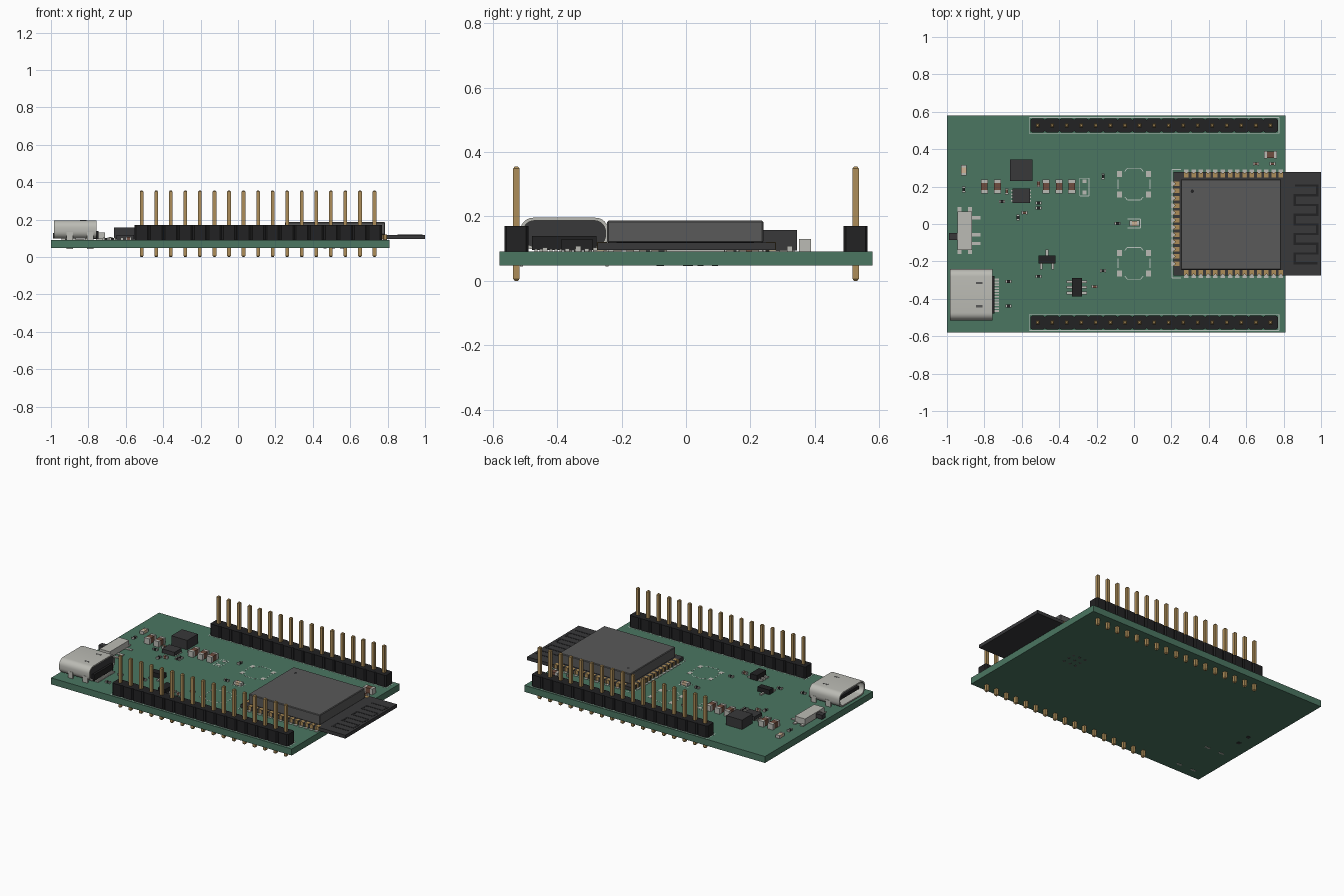
import bpy, bmesh, math
from mathutils import Matrix

if "Cube" in bpy.data.objects:
    bpy.data.objects.remove(bpy.data.objects["Cube"])

def mat(name, *c):
    m = bpy.data.materials.new(name)
    m.diffuse_color = (*c, 1)
    m.use_nodes = True
    m.node_tree.nodes["Principled BSDF"].inputs["Base Color"].default_value = m.diffuse_color
    return m

GREEN = mat("board_green", .07, .18, .12)
BLACK = mat("black_plastic", .016, .016, .017)
DARK = mat("dark_grey", .04, .04, .042)
STEEL = mat("shield_grey", .10, .10, .10)
GOLD = mat("gold", .42, .27, .10)
METAL = mat("light_metal", .50, .50, .46)
BROWN = mat("capacitor_brown", .16, .075, .05)
AMBER = mat("led_lens", .62, .45, .30)
SILK = mat("silk_white", .50, .56, .52)

T = .091   # board top height

def finish(name, bm, mats):
    bmesh.ops.recalc_face_normals(bm, faces=bm.faces)
    me = bpy.data.meshes.new(name)
    bm.to_mesh(me)
    bm.free()
    for m in mats:
        me.materials.append(m)
    ob = bpy.data.objects.new(name, me)
    bpy.context.collection.objects.link(ob)
    return ob

def add_box(bm, x0, x1, y0, y1, z0, z1, mi=0):
    M = Matrix.Translation(((x0+x1)/2, (y0+y1)/2, (z0+z1)/2)) @ Matrix.Diagonal((x1-x0, y1-y0, z1-z0, 1))
    vs = bmesh.ops.create_cube(bm, size=1, matrix=M)["verts"]
    for f in {f for v in vs for f in v.link_faces}:
        f.material_index = mi

def boxes(name, lst, *mats):
    bm = bmesh.new()
    for b in lst:
        add_box(bm, *b)
    return finish(name, bm, mats)

def add_prism(bm, pts, a, b, axis="z"):
    def co(p, h):
        return (p[0], p[1], h) if axis == "z" else (h, p[0], p[1])
    lo = [bm.verts.new(co(p, a)) for p in pts]
    hi = [bm.verts.new(co(p, b)) for p in pts]
    bm.faces.new(lo)
    bm.faces.new(hi)
    n = len(pts)
    for i in range(n):
        bm.faces.new((lo[i], lo[(i+1) % n], hi[(i+1) % n], hi[i]))

# circuit board
boxes("circuit_board", [(-1, .81, -.58, .58, .047, T)], GREEN)

# pin headers: notched strip plus square pins with tapered tips
P, X0, N = .0778, -.515, 17
for tag, y in (("front", -.527), ("back", .527)):
    side = []
    for i in range(N):
        c = X0 + i*P
        side += [(c-P/2, .030), (c-P/2+.009, .037), (c+P/2-.009, .037), (c+P/2, .030)]
    side = [p for i, p in enumerate(side) if i == 0 or abs(p[0]-side[i-1][0]) > 1e-5]
    bm = bmesh.new()
    add_prism(bm, [(x, y+d) for x, d in side] + [(x, y-d) for x, d in side[::-1]], T, .17)
    finish(tag + "_header_strip", bm, [BLACK])
    bm = bmesh.new()
    for i in range(N):
        rings = []
        for z, r in ((0, .005), (.006, .0098), (.349, .0098), (.355, .005)):
            rings.append([bm.verts.new((X0+i*P+sx*r, y+sy*r, z)) for sx, sy in ((-1, -1), (1, -1), (1, 1), (-1, 1))])
        bm.faces.new(rings[0])
        bm.faces.new(rings[-1])
        for a, b in zip(rings, rings[1:]):
            for k in range(4):
                bm.faces.new((a[k], a[(k+1) % 4], b[(k+1) % 4], b[k]))
    finish(tag + "_header_pins", bm, [GOLD])

# radio module: castellated pads along three edges
MX0, MX1, MY0, MY1, MZ0, MZ1 = .212, 1.0, -.275, .278, .096, .119
YC = (MY0+MY1)/2
spots = [(.28+i*.0389, MY1, 0, 1) for i in range(14)]
spots += [(MX0, YC+(5.5-i)*.0389, -1, 0) for i in range(12)]
spots += [(.28+i*.0389, MY0, 0, -1) for i in range(14)][::-1]
# each notch is a half circle; u runs along the edge, (nx, ny) points outwards
def local(s, u, v):
    x, y, nx, ny = s
    return (x + ny*u + nx*v, y - nx*u + ny*v)
def arc(s, r, flip=1):
    return [local(s, flip*r*math.cos(a), -r*math.sin(a)) for a in [math.pi*k/6 for k in range(7)]]
outline = [(MX1, MY1)]
for i, s in enumerate(spots):
    # walk the edge anticlockwise
    run = arc(s, .008)
    nxt = (-s[3], s[2])
    if (run[-1][0]-run[0][0])*nxt[0] + (run[-1][1]-run[0][1])*nxt[1] < 0:
        run = run[::-1]
    if i == 0:
        spots_sorted = spots[:14][::-1] + spots[14:26] + spots[26:][::-1]
        break
for i, s in enumerate(spots_sorted):
    if i == 14:
        outline.append((MX0, MY1))
    if i == 26:
        outline.append((MX0, MY0))
    outline += arc(s, .008)
outline.append((MX1, MY0))
bm = bmesh.new()
add_prism(bm, outline, MZ0, MZ1)
finish("module_board", bm, [DARK])
bm = bmesh.new()
for s in spots:
    add_prism(bm, [local(s, .012, .001)] + arc(s, .007) +
              [local(s, -.012, .001), local(s, -.012, -.03), local(s, .012, -.03)], MZ0-.002, MZ1+.001)
finish("module_edge_pads", bm, [GOLD])
lands = []
for s in spots:
    a, b = local(s, .012, .014), local(s, -.012, -.02)
    lands.append((min(a[0], b[0]), max(a[0], b[0]), min(a[1], b[1]), max(a[1], b[1]), T-.002, MZ0-.002))
boxes("module_solder_lands", lands, METAL)
boxes("module_underside_pad", [(.42, .60, -.06, .12, T-.001, MZ0+.001)], METAL)

# module shield can with index dot
ob = boxes("module_shield", [(.25, .787, -.245, .24, MZ1-.001, .187)], STEEL)
bv = ob.modifiers.new("edge", "BEVEL")
bv.width, bv.segments = .004, 1
bm = bmesh.new()
add_prism(bm, [(.312+.009*math.cos(k*math.pi/8), .175+.009*math.sin(k*math.pi/8)) for k in range(16)], .186, .1876)
finish("shield_index_dot", bm, [BLACK])

# meandering antenna trace
tr, w = [], .012
for i in range(9):
    y = -.21 + i*.052
    tr.append((.86, .98, y-w/2, y+w/2, MZ1-.001, MZ1+.001))
    if i < 8:
        x = .98 if i % 2 else .86
        tr.append((x-w/2, x+w/2, y-w/2, y+.052+w/2, MZ1-.001, MZ1+.001))
boxes("antenna_trace", tr, BLACK)

# charging socket: rounded shell, tongue, rear block, legs and contacts
UY, UZ, UW, UH = -.378, .147, .137, .049
def stadium(inset):
    r = min(UH-inset, .04-inset*.6)
    return [(UY+sx*(UW-inset-r)+r*math.cos(a), UZ+sz*(UH-inset-r)+r*math.sin(a))
            for q, (sx, sz) in enumerate(((1, 1), (-1, 1), (-1, -1), (1, -1)))
            for a in [math.pi/2*(q+k/6) for k in range(7)]]
bm = bmesh.new()
rings = [[bm.verts.new((x, *p)) for p in stadium(d)]
         for x, d in ((-.985, 0), (-.757, 0), (-.757, .009), (-.985, .009))]
for j in range(4):
    a, b = rings[j], rings[(j+1) % 4]
    for k in range(len(a)):
        bm.faces.new((a[k], a[(k+1) % len(a)], b[(k+1) % len(a)], b[k]))
shell = finish("socket_shell", bm, [METAL])
bpy.context.view_layer.objects.active = shell
shell.select_set(True)
bpy.ops.object.shade_smooth_by_angle(angle=math.radians(30))
shell.select_set(False)
bm = bmesh.new()
add_prism(bm, stadium(.0085), -.81, -.762, "x")
finish("socket_rear_block", bm, [DARK])
boxes("socket_tongue", [(-.965, -.80, UY-.1, UY+.1, UZ-.011, UZ+.011),
                        (-.80, -.747, UY-.1, UY+.1, T+.004, .14)], BLACK)
boxes("socket_contacts", [(-.76, -.722, UY-.092+i*.0153, UY-.083+i*.0153, T-.001, T+.008) for i in range(12)], METAL)
boxes("socket_legs", [(x-.018, x+.018, UY+s*.133-.005, UY+s*.133+.005, .044, .135)
                      for x in (-.90, -.79) for s in (-1, 1)], METAL)
boxes("socket_latches", [(-.845, -.81, UY+s*.062-.006, UY+s*.062+.006, .19, .1966) for s in (-1, 1)], STEEL)

# slide switch
boxes("slide_switch_body", [(-.943, -.866, -.14, .068, T+.004, .135)], METAL)
boxes("slide_switch_base", [(-.94, -.869, -.137, .065, T-.001, T+.004),
                            (-.99, -.94, -.085, -.048, .1, .128)], DARK)
boxes("slide_switch_tabs", [(x-.011, x+.011, y-.013, y+.013, T-.001, T+.008)
                            for x in (-.932, -.877) for y in (-.148, .077)] +
      [(-.87, -.82, y-.009, y+.009, T-.001, T+.005) for y in (.034, -.058, -.104)], METAL)
boxes("slide_switch_pegs", [(-.913, -.889, y-.012, y+.012, .0455, T) for y in (-.08, .01)], DARK)

# two-terminal chip parts: body with metal end caps
def chip(name, x, y, l, w, h, body, upright=False, cap=.24):
    lst = []
    for a, b, s, mi in ((-.5, -.5+cap, 0, 1), (-.5+cap, .5-cap, .0012, 0), (.5-cap, .5, 0, 1)):
        u0, u1, v = a*l, b*l, w/2-s
        q = (x-v, x+v, y+u0, y+u1) if upright else (x+u0, x+u1, y-v, y+v)
        lst.append((*q, T-.001, T+h-s, mi))
    boxes(name, lst, body, METAL)
for i, x in enumerate((-.80, -.73, -.47, -.40, -.333)):
    chip(f"large_capacitor_{i+1}", x, .20, .075, .038, .039, BROWN, True)
chip("large_capacitor_6", .73, .37, .07, .038, .039, BROWN)
chip("power_led", -.91, .288, .055, .03, .02, AMBER, True)
chip("status_led", .003, .003, .055, .03, .02, AMBER)
for i, (x, y, up) in enumerate([(-.91, .185, 1), (-.705, .12, 0), (-.62, .035, 1), (-.51, .085, 0), (-.51, .112, 0),
                                (-.165, .255, 1), (-.087, .003, 0), (-.165, -.25, 0), (-.67, -.307, 0),
                                (-.67, -.438, 0), (-.51, -.28, 0)]):
    chip(f"resistor_{i+1}", x, y, .032, .017, .012, BLACK, bool(up))
for i, (x, y, up) in enumerate([(-.68, .175, 1), (-.585, .06, 0), (-.51, .215, 1), (-.21, -.335, 0),
                                (.652, .322, 0), (.74, .322, 0)]):
    chip(f"small_capacitor_{i+1}", x, y, .032, .017, .017, BROWN, bool(up))

# inductor, regulator, transistor and serial chip
boxes("inductor", [(-.663, -.543, .23, .345, T+.003, .158), (-.657, -.62, .238, .337, T-.001, T+.003, 1),
                   (-.586, -.549, .238, .337, T-.001, T+.003, 1)], DARK, METAL)
boxes("regulator_chip", [(-.65, -.557, .112, .19, T, .118)] +
      [(-.657, -.55, .12+i*.018, .128+i*.018, T-.001, T+.005, 1) for i in range(4)], DARK, METAL)
boxes("transistor", [(-.51, -.42, -.212, -.168, T+.003, .125)] +
      [(x-.007, x+.007, y-.018, y+.018, T-.001, T+.009, 1)
       for x, y in ((-.496, -.225), (-.434, -.225), (-.465, -.155))], BLACK, METAL)
boxes("interface_chip", [(-.332, -.278, -.387, -.29, T+.003, .13)] +
      [(x-.018, x+.018, -.339+k*.03-.007, -.339+k*.03+.007, T-.001, T+.009, 1)
       for x in (-.342, -.268) for k in (-1, 0, 1)], BLACK, METAL)

# printed outlines and bare button pads
bm = bmesh.new()
def line(ax, ay, bx, by, w=.004):
    d = math.hypot(bx-ax, by-ay)
    px, py = -(by-ay)/d*w/2, (bx-ax)/d*w/2
    add_prism(bm, [(ax+px, ay+py), (bx+px, by+py), (bx-px, by-py), (ax-px, ay-py)], T-.001, T+.0006)
def path(*p):
    for a, b in zip(p, p[1:]):
        line(*a, *b)
for cy in (.213, -.21):
    for s in (-1, 1):
        path(*[(x, cy+s*y) for x, y in ((-.05, .068), (-.035, .085), (.035, .085), (.05, .068))])
        line(s*.085, cy-.025, s*.085, cy+.025)
for y in (-.527, .527):
    path((-.56, y-.042), (.775, y-.042), (.775, y+.042), (-.56, y+.042), (-.56, y-.042))
path((.25, .291), (.203, .291), (.203, -.289), (.25, -.289))
path((-.29, .15), (-.29, .245), (-.24, .245), (-.24, .15), (-.29, .15))
path((-.035, -.021), (.035, -.021), (.035, .027), (-.035, .027))
finish("printed_outlines", bm, [SILK])
boxes("bare_pads", [(sx*.078-.013, sx*.078+.013, cy+sy*.055-.016, cy+sy*.055+.016, T-.001, T+.0008)
                    for cy in (.213, -.21) for sx in (-1, 1) for sy in (-1, 1)] +
      [(-.276, -.254, y-.01, y+.01, T-.001, T+.0008) for y in (.168, .228)], METAL)

# thermal vias under the module
bm = bmesh.new()
for i in range(3):
    for j in range(3):
        add_prism(bm, [(.465+i*.045+.009*math.cos(k*math.pi/6), j*.045+.009*math.sin(k*math.pi/6))
                       for k in range(12)], .0455, .05)
finish("thermal_vias", bm, [STEEL])
